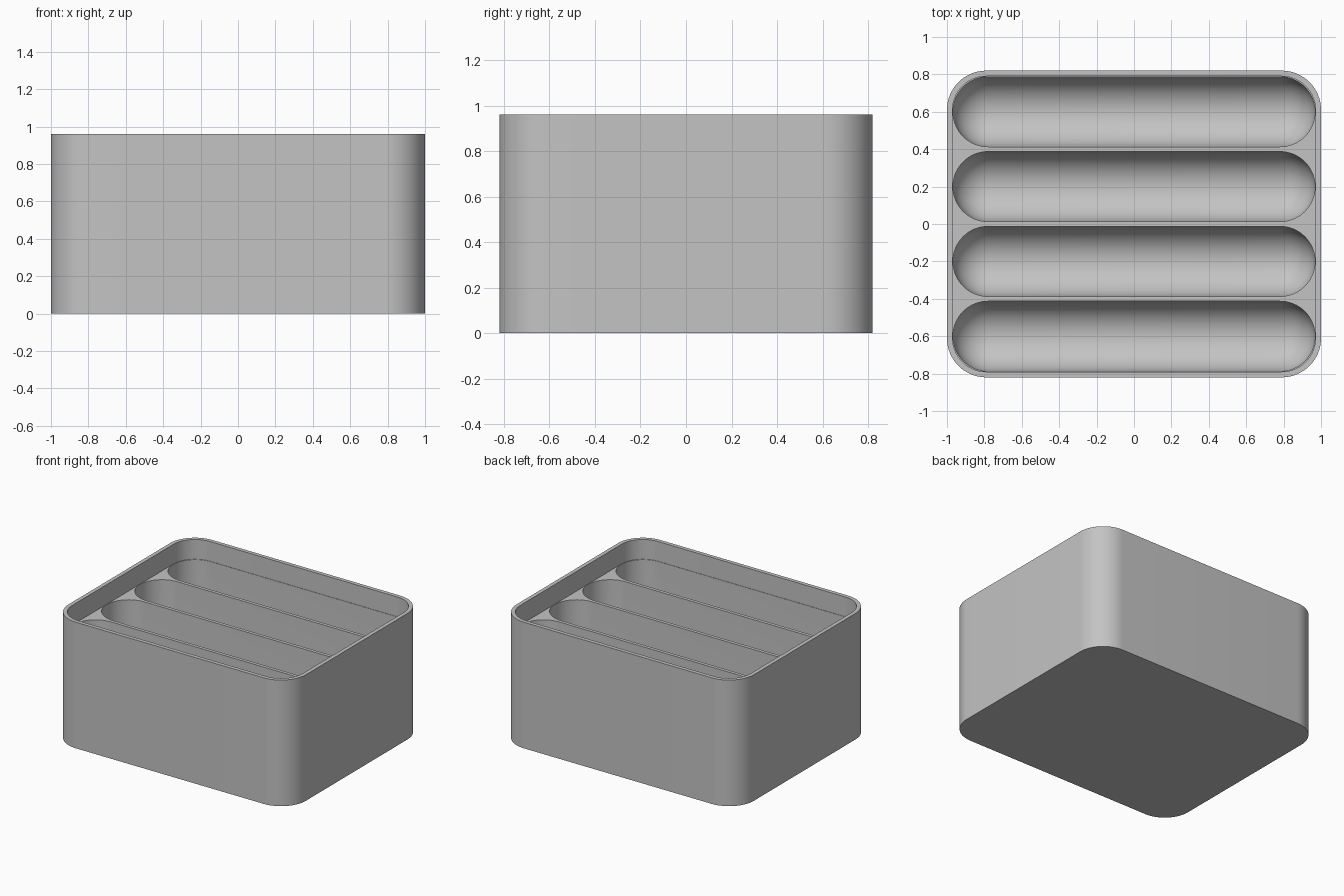
import bpy, bmesh, math

if "Cube" in bpy.data.objects:
    bpy.data.objects.remove(bpy.data.objects["Cube"])

W, D, H = 1.0, 0.82, 0.96          # half width, half depth, height
WALL, LEDGE, FLOOR = 0.03, 0.81, 0.03
SLOT_R, SLOT_X = 0.187, 0.968      # slot radius and half length
SEG = 16                           # segments per rounded corner

bm = bmesh.new()


def ring(hx, hy, r, z, cy=0.0):
    """Rounded rectangle loop of vertices at height z."""
    verts = []
    for q, (sx, sy) in enumerate([(1, 1), (-1, 1), (-1, -1), (1, -1)]):
        for i in range(SEG + 1):
            a = math.pi / 2 * (q + i / SEG)
            verts.append(bm.verts.new((sx * (hx - r) + r * math.cos(a),
                                       cy + sy * (hy - r) + r * math.sin(a), z)))
    return verts


def skin(rings):
    """Join consecutive loops with quads."""
    for a, b in zip(rings, rings[1:]):
        n = len(a)
        for i in range(n):
            j = (i + 1) % n
            bm.faces.new((a[i], a[j], b[j], b[i]))


# Outer wall, rim and upper recess
base = ring(W, D, 0.21, 0)
recess = ring(W - WALL, D - WALL, 0.18, LEDGE)
skin([base, ring(W, D, 0.21, H), ring(W - WALL, D - WALL, 0.18, H), recess])
bm.faces.new(base[::-1])

# Four slots with fully rounded bottoms
openings = [recess]
for cy in (-0.6, -0.2, 0.2, 0.6):
    rings = [ring(SLOT_X, SLOT_R, SLOT_R, LEDGE, cy)]
    for k in range(13):
        t = math.pi / 2 * k / 12
        r = SLOT_R * math.cos(t)
        rings.append(ring(SLOT_X - SLOT_R + r, r, r,
                          FLOOR + SLOT_R * (1 - math.sin(t)), cy))
    skin(rings)
    openings.append(rings[0])

bmesh.ops.remove_doubles(bm, verts=bm.verts[:], dist=0.0001)

# Ledge between the slots
edges = [e for e in bm.edges if e.is_boundary
         and all(abs(v.co.z - LEDGE) < 1e-4 for v in e.verts)]
bmesh.ops.triangle_fill(bm, use_beauty=True, use_dissolve=False,
                        edges=edges, normal=(0, 0, 1))
bmesh.ops.recalc_face_normals(bm, faces=bm.faces[:])

mesh = bpy.data.meshes.new("slotted_tray")
bm.to_mesh(mesh)
bm.free()
tray = bpy.data.objects.new("slotted_tray", mesh)
bpy.context.collection.objects.link(tray)

grey = bpy.data.materials.new("light grey")
grey.diffuse_color = (0.55, 0.55, 0.55, 1)
grey.use_nodes = True
grey.node_tree.nodes["Principled BSDF"].inputs["Base Color"].default_value = grey.diffuse_color
mesh.materials.append(grey)

bpy.context.view_layer.objects.active = tray
tray.select_set(True)
bpy.ops.object.shade_smooth_by_angle(angle=math.radians(30))
